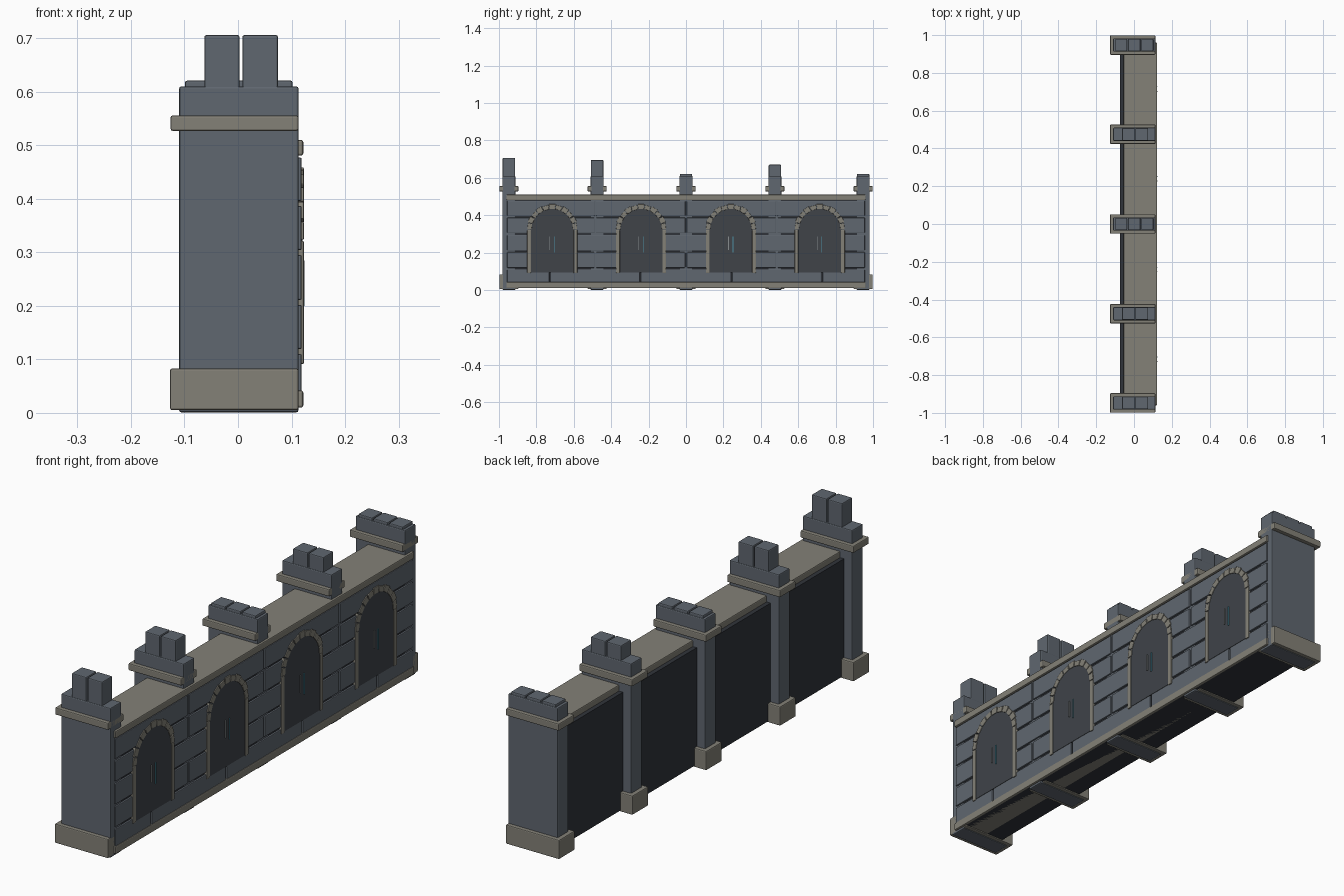
import bpy, bmesh
from math import cos, sin, pi

if "Cube" in bpy.data.objects:
    bpy.data.objects.remove(bpy.data.objects["Cube"])


def material(name, rgb):
    m = bpy.data.materials.new(name)
    m.diffuse_color = (*rgb, 1)
    m.use_nodes = True
    m.node_tree.nodes["Principled BSDF"].inputs["Base Color"].default_value = m.diffuse_color
    return m


SLATE = material("slate", (0.115, 0.135, 0.16))
TRIM = material("pale_stone", (0.23, 0.22, 0.185))
CORE = material("dark_core", (0.03, 0.034, 0.042))
PANEL = material("dark_panel", (0.05, 0.057, 0.066))
GLINT = material("blue_glint", (0.08, 0.3, 0.4))
PALE = material("grey_glint", (0.25, 0.27, 0.28))


def finish(name, bm, mat, bevel):
    bmesh.ops.recalc_face_normals(bm, faces=bm.faces)
    me = bpy.data.meshes.new(name)
    bm.to_mesh(me)
    bm.free()
    ob = bpy.data.objects.new(name, me)
    bpy.context.collection.objects.link(ob)
    me.materials.append(mat)
    if bevel:
        b = ob.modifiers.new("bevel", 'BEVEL')
        b.width, b.segments = bevel, 2
    return ob


def box(name, x, y, z, mat, bevel=0.004):
    bm = bmesh.new()
    bmesh.ops.create_cube(bm, size=1)
    for v in bm.verts:
        for i, (a, b) in enumerate((x, y, z)):
            v.co[i] = (a + b) / 2 + v.co[i] * (b - a)
    return finish(name, bm, mat, bevel)


def prism(name, yz, x0, x1, mat, bevel=0.0):
    """Extrude a y-z outline from x0 to x1."""
    bm = bmesh.new()
    f = bm.faces.new([bm.verts.new((x0, y, z)) for y, z in yz])
    r = bmesh.ops.extrude_face_region(bm, geom=[f])
    for v in r["geom"]:
        if isinstance(v, bmesh.types.BMVert):
            v.co.x = x1
    return finish(name, bm, mat, bevel)


# Wall core, coping and plinth course
box("wall_core", (-0.073, 0.112), (-0.96, 0.96), (0.01, 0.485), CORE, 0)
box("coping", (-0.055, 0.122), (-0.96, 0.96), (0.481, 0.51), TRIM)
box("plinth_course", (0.0, 0.122), (-0.96, 0.96), (0.01, 0.042), TRIM)

# Facing blocks in running bond
rows = [0.03, 0.115, 0.207, 0.3, 0.392, 0.482]
for r in range(5):
    if r in (0, 2):
        cuts = [-0.96, -0.727, -0.243, 0.243, 0.727, 0.96]
    else:
        cuts = [-0.96, -0.485, 0, 0.485, 0.96]
    for a, b in zip(cuts, cuts[1:]):
        box("facing_block", (0.1, 0.119), (a + 0.004, b - 0.004),
            (rows[r] + 0.004, rows[r + 1] - 0.005), SLATE, 0.003)

# Arched panels with jambs, voussoirs and glints
SPRING, R_IN, R_OUT, SILL, N = 0.322, 0.114, 0.134, 0.095, 11
for c in (-0.715, -0.24, 0.24, 0.715):
    arc = [(c + 0.118 * cos(pi * i / 20), SPRING + 0.118 * sin(pi * i / 20)) for i in range(21)]
    prism("arched_panel", arc + [(c - 0.118, SILL), (c + 0.118, SILL)], 0.09, 0.1205, PANEL)
    for s in (-1, 1):
        ys = sorted((c + s * R_IN, c + s * R_OUT))
        box("arch_jamb", (0.1, 0.123), ys, (SILL - 0.004, SPRING), TRIM, 0.003)
    for k in range(N):
        a0, a1 = pi * (k + 0.05) / N, pi * (k + 0.95) / N
        ro = R_OUT + (0.004 if k % 2 else 0)
        ring = [(R_IN - 0.003, a0), (ro, a0), (ro, a1), (R_IN - 0.003, a1)]
        prism("voussoir", [(c + r * cos(a), SPRING + r * sin(a)) for r, a in ring],
              0.1, 0.123, TRIM, 0.002)
    box("grey_strip", (0.115, 0.124), (c - 0.015, c - 0.011), (0.215, 0.285), PALE, 0)
    box("blue_strip", (0.115, 0.124), (c + 0.009, c + 0.013), (0.2, 0.285), GLINT, 0)

# Piers with base, cornice and merlon stones of differing height
for y, top in ((-0.947, 0.706), (-0.475, 0.695), (0, 0.621), (0.475, 0.67), (0.947, 0.621)):
    box("pier_shaft", (-0.11, 0.113), (y - 0.035, y + 0.035), (0.001, 0.61), SLATE)
    end = abs(y) > 0.9
    box("pier_base", (-0.127, 0.113 if end else 0.1), (y - 0.051, y + 0.051), (0.005, 0.083), TRIM)
    box("pier_cornice", (-0.126, 0.113), (y - 0.051, y + 0.051), (0.527, 0.556), TRIM)
    if top < 0.63:
        stones = [(-0.099, -0.036), (-0.031, 0.034), (0.039, 0.102)]
    else:
        stones = [(-0.063, 0.003), (0.008, 0.075)]
    for x in stones:
        box("merlon_stone", x, (y - 0.033, y + 0.033), (0.6, top), SLATE)
